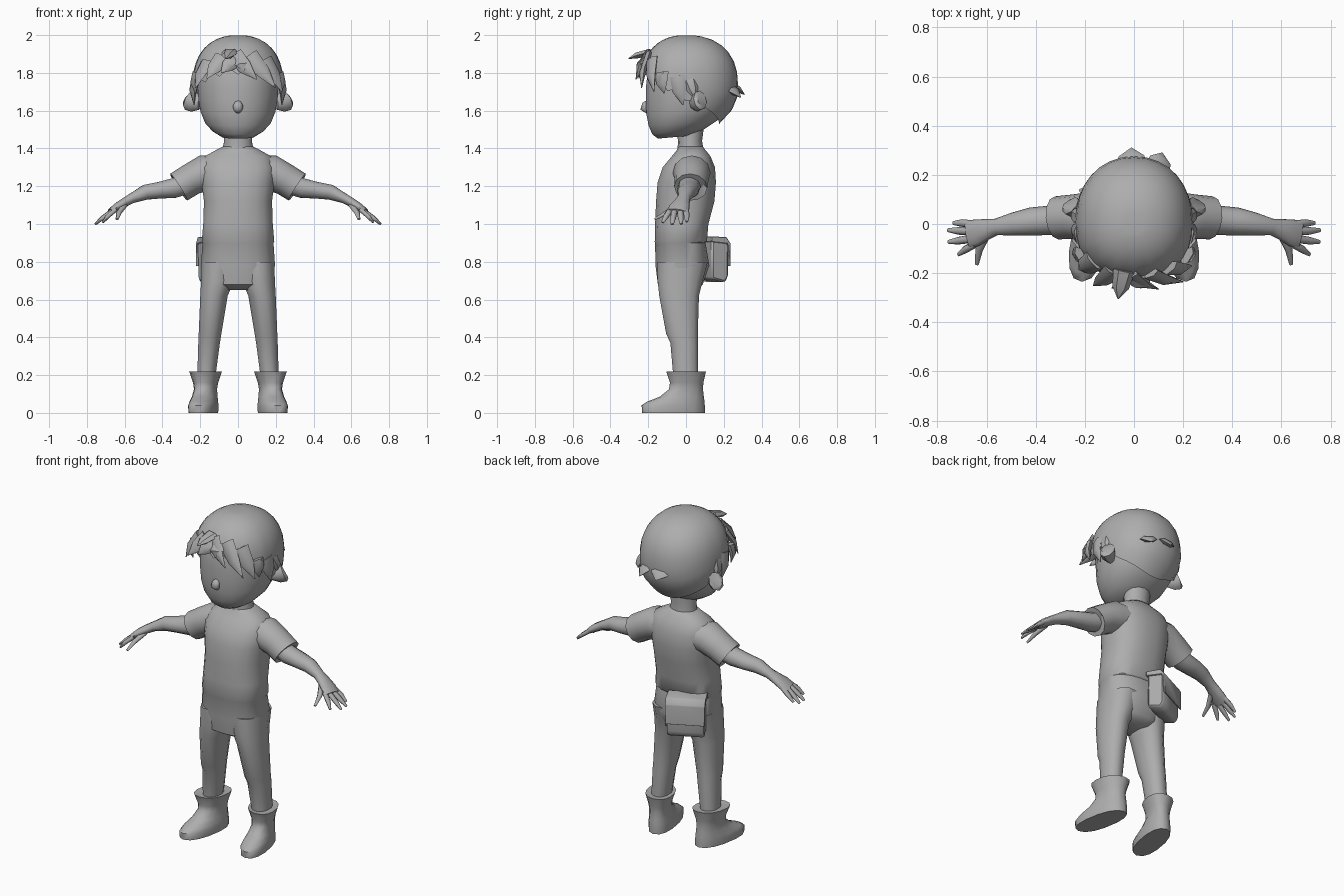
import bpy, bmesh, math
from mathutils import Vector

grey = bpy.data.materials.new("plain grey")
grey.diffuse_color = (0.42, 0.42, 0.42, 1)


def finish(name, bm, angle=50):
    bmesh.ops.recalc_face_normals(bm, faces=bm.faces)
    me = bpy.data.meshes.new(name)
    bm.to_mesh(me)
    bm.free()
    ob = bpy.data.objects.new(name, me)
    bpy.context.collection.objects.link(ob)
    me.materials.append(grey)
    bpy.ops.object.select_all(action='DESELECT')
    ob.select_set(True)
    bpy.context.view_layer.objects.active = ob
    bpy.ops.object.shade_smooth_by_angle(angle=math.radians(angle))
    return ob


def skin(name, rings, caps=(True, True), angle=50):
    """Bridge equal rings of points into one surface."""
    bm = bmesh.new()
    vs = [[bm.verts.new(p) for p in r] for r in rings]
    n = len(vs[0])
    for a, b in zip(vs, vs[1:]):
        for i in range(n):
            j = (i + 1) % n
            bm.faces.new((a[i], a[j], b[j], b[i]))
    for use, ring in zip(caps, (vs[0], vs[-1])):
        if use:
            bm.faces.new(ring)
    return finish(name, bm, angle)


def power(c, e):
    return math.copysign(abs(c) ** (2 / e), c)


def stack(name, rows, n=16, e=2.0, shear=0, caps=(True, True), angle=50):
    """Rows: centre x, half width, front y, back y, front z, back z."""
    rings = []
    for cx, w, yf, yb, zf, zb in rows:
        ring = []
        for i in range(n):
            a = 2 * math.pi * (i + .5) / n
            u = power(math.sin(a), e)
            y = (yf + yb) / 2 + (yb - yf) / 2 * u
            ring.append((cx + w * power(math.cos(a), e) + shear * y, y,
                         zf + (zb - zf) * (u + 1) / 2))
        rings.append(ring)
    return skin(name, rings, caps, angle)


def tube(name, path, radii, n=8, ref=(0, 1, 0), angle=50):
    """Sweep an ellipse along a path; radii are (along ref, across)."""
    pts = [Vector(p) for p in path]
    rings = []
    for k, p in enumerate(pts):
        t = (pts[min(k + 1, len(pts) - 1)] - pts[max(k - 1, 0)]).normalized()
        s = Vector(ref)
        s = (s - t * s.dot(t)).normalized()
        u = t.cross(s)
        ra, rb = radii[k]
        rings.append([p + s * ra * math.cos(2 * math.pi * i / n)
                      + u * rb * math.sin(2 * math.pi * i / n) for i in range(n)])
    return skin(name, rings, angle=angle)


# Torso with shirt hem, and neck
stack("torso", [(0, w, f, b, z, z) for z, w, f, b in (
    (.65, .10, -.10, .06), (.68, .175, -.15, .09), (.78, .198, -.163, .125),
    (.90, .190, -.165, .105), (.905, .194, -.167, .112), (1.0, .186, -.165, .12),
    (1.12, .182, -.16, .152), (1.22, .195, -.152, .16), (1.30, .20, -.125, .155),
    (1.36, .175, -.075, .13), (1.39, .12, -.05, .105), (1.41, .08, -.04, .09))],
    n=20, e=2.4)
stack("neck", [(0, .088, -.05, .095, 1.36, 1.38), (0, .076, -.042, .085, 1.43, 1.44),
               (0, .082, -.05, .10, 1.52, 1.55)], n=14)

# Head, nose
stack("head", [(0, w, f, b, zf, zb) for w, f, b, zf, zb in (
    (.085, -.150, .05, 1.452, 1.47), (.135, -.180, .11, 1.475, 1.51),
    (.175, -.200, .17, 1.52, 1.55), (.200, -.212, .22, 1.58, 1.61),
    (.212, -.215, .25, 1.65, 1.67), (.217, -.214, .255, 1.73, 1.74),
    (.212, -.205, .25, 1.81, 1.81), (.18, -.17, .21, 1.90, 1.90))], n=20, e=2.1)
tube("nose", [(0, -.19, 1.66), (0, -.214, 1.63), (0, -.222, 1.615), (0, -.19, 1.58)],
     [(.012, .006), (.025, .02), (.027, .022), (.012, .006)], 8, (1, 0, 0), 80)

# Hair cap: jagged rim, high over the brow and low at the nape
N, M = 32, 10
cap = []
for k in range(M + 1):
    ring = []
    for i in range(N):
        a = 2 * math.pi * i / N
        s = math.sin(a)
        edge = 1.67 - .14 * s
        if s < .3:
            edge += .02 if i % 2 else -.02
        z = edge + (1.998 - edge) * math.sin(math.pi / 2 * k / M)
        if z > 1.74:
            r = max(0, 1 - ((z - 1.74) / .26) ** 2.3) ** (1 / 2.3)
        else:
            r = 1 - .5 * (max(0, 1.70 - z) / .2) ** 2
        ring.append((.24 * r * power(math.cos(a), 2.15),
                     (.275 if s > 0 else .24) * r * power(s, 2.15), z))
    cap.append(ring)
skin("hair_cap", cap, (False, True))

# Hair locks: base, tip, half width
locks = [
    ((.06, -.20, 1.89), (.20, -.235, 1.72), .05), ((.14, -.18, 1.87), (.235, -.17, 1.70), .05),
    ((-.02, -.20, 1.89), (.10, -.265, 1.765), .05), ((-.04, -.19, 1.91), (-.065, -.305, 1.875), .045),
    ((-.08, -.19, 1.88), (-.165, -.25, 1.77), .05), ((-.02, -.21, 1.87), (-.09, -.26, 1.80), .045),
    ((-.16, -.15, 1.86), (-.225, -.185, 1.72), .05),
    ((.02, -.21, 1.87), (.03, -.26, 1.81), .05),
    ((-.01, .22, 1.74), (-.01, .31, 1.685), .07), ((.09, .21, 1.73), (.115, .29, 1.67), .06)]
for s in (-1, 1):
    locks += [((s * .215, -.13, 1.80), (s * .225, -.115, 1.69), .045),
              ((s * .222, -.05, 1.78), (s * .232, -.015, 1.63), .05),
              ((s * .222, .02, 1.76), (s * .235, .05, 1.66), .04)]
for base, tip, w in locks:
    b, t = Vector(base), Vector(tip)
    out = Vector((b.x, b.y, 0)).normalized()
    mid = (b + t) / 2 + out * .012
    side = (t - b).cross(out)
    tube("hair_lock", [b, mid, t], [(w, .02), (w * .75, .018), (.002, .002)], 6, side, 40)

for s, side in ((-1, "right"), (1, "left")):
    # Ear
    tube(side + "_ear", [(s * .20, .04, 1.64), (s * .235, .06, 1.645), (s * .258, .075, 1.655),
                         (s * .262, .08, 1.658)],
         [(.025, .035), (.038, .052), (.042, .055), (.03, .042)], 8)

    # Sleeve, folded in at the cuff
    tube(side + "_sleeve", [(s * .09, .03, 1.275), (s * .18, .03, 1.27), (s * .25, .03, 1.235),
                            (s * .314, .025, 1.195), (s * .30, .025, 1.203)],
         [(.10, .09), (.10, .095), (.09, .085), (.088, .084), (.058, .055)], 12, angle=40)

    # Arm and palm
    tube(side + "_arm", [(s * x, y, z) for x, y, z in (
        (.24, .025, 1.225), (.34, .015, 1.19), (.42, .01, 1.178), (.49, 0, 1.168),
        (.56, -.012, 1.137), (.60, -.022, 1.115), (.64, -.035, 1.09), (.675, -.045, 1.065))],
        [(.06, .06), (.06, .055), (.057, .046), (.047, .042), (.034, .028),
         (.043, .025), (.055, .023), (.055, .017)], 10, angle=70)

    # Fingers and thumb
    fingers = [((.655, -.002, 1.078), (.70, .004, 1.045), (.735, .004, 1.012)),
               ((.66, -.03, 1.075), (.715, -.028, 1.035), (.757, -.025, 1.0)),
               ((.66, -.06, 1.072), (.715, -.068, 1.033), (.755, -.073, .998)),
               ((.65, -.083, 1.075), (.69, -.106, 1.04), (.715, -.124, 1.008)),
               ((.60, -.045, 1.10), (.63, -.105, 1.06), (.64, -.165, 1.025))]
    for path in fingers:
        tube(side + "_finger", [(s * x, y, z) for x, y, z in path],
             [(.017, .014), (.0155, .013), (.008, .006)], 6,
             (1, 0, 0) if path[0][0] < .62 else (0, 1, 0), 70)

    # Trouser leg
    stack(side + "_leg", [(s * c, w, f, b, z, z) for z, c, w, f, b in (
        (.80, .105, .09, -.155, .12), (.70, .108, .09, -.154, .092),
        (.62, .127, .075, -.145, .072), (.42, .148, .062, -.108, .065),
        (.37, .153, .059, -.085, .065), (.20, .167, .05, -.07, .065))], n=12, e=2.2)

    # Boot with flared cuff and out-turned toe
    stack(side + "_boot", [(s * .172, w, f, b, zf, zb) for w, f, b, zf, zb in (
        (.072, -.232, .10, 0, 0), (.075, -.235, .10, .04, .03), (.07, -.205, .098, .06, .06),
        (.064, -.14, .094, .085, .09), (.058, -.09, .09, .125, .125), (.064, -.085, .092, .16, .16),
        (.084, -.105, .106, .22, .22), (.05, -.07, .07, .215, .215))],
        n=14, e=2.3, shear=-s * .17, angle=45)

# Satchel: side profile swept across its width, with a flap over it
def satchel(name, profile, half, bevel):
    bm = bmesh.new()
    f = bm.faces.new([bm.verts.new((-half, y, z)) for y, z in profile])
    ext = bmesh.ops.extrude_face_region(bm, geom=[f])
    bmesh.ops.translate(bm, vec=(2 * half, 0, 0),
                        verts=[v for v in ext['geom'] if isinstance(v, bmesh.types.BMVert)])
    bmesh.ops.recalc_face_normals(bm, faces=bm.faces)
    bmesh.ops.bevel(bm, geom=bm.edges[:], offset=bevel, segments=1, affect='EDGES')
    ob = finish(name, bm, 40)
    ob.location = (-.098, .135, .69)
    ob.rotation_euler.z = math.radians(26)


satchel("satchel_body", [(-.05, .02), (.03, 0), (.05, .03), (.052, .20), (.03, .23), (-.05, .235)],
        .105, .01)
satchel("satchel_flap", [(-.055, .215), (.045, .205), (.052, .09), (.06, .085), (.06, .205),
                         (.035, .24), (-.055, .245)], .112, .003)
